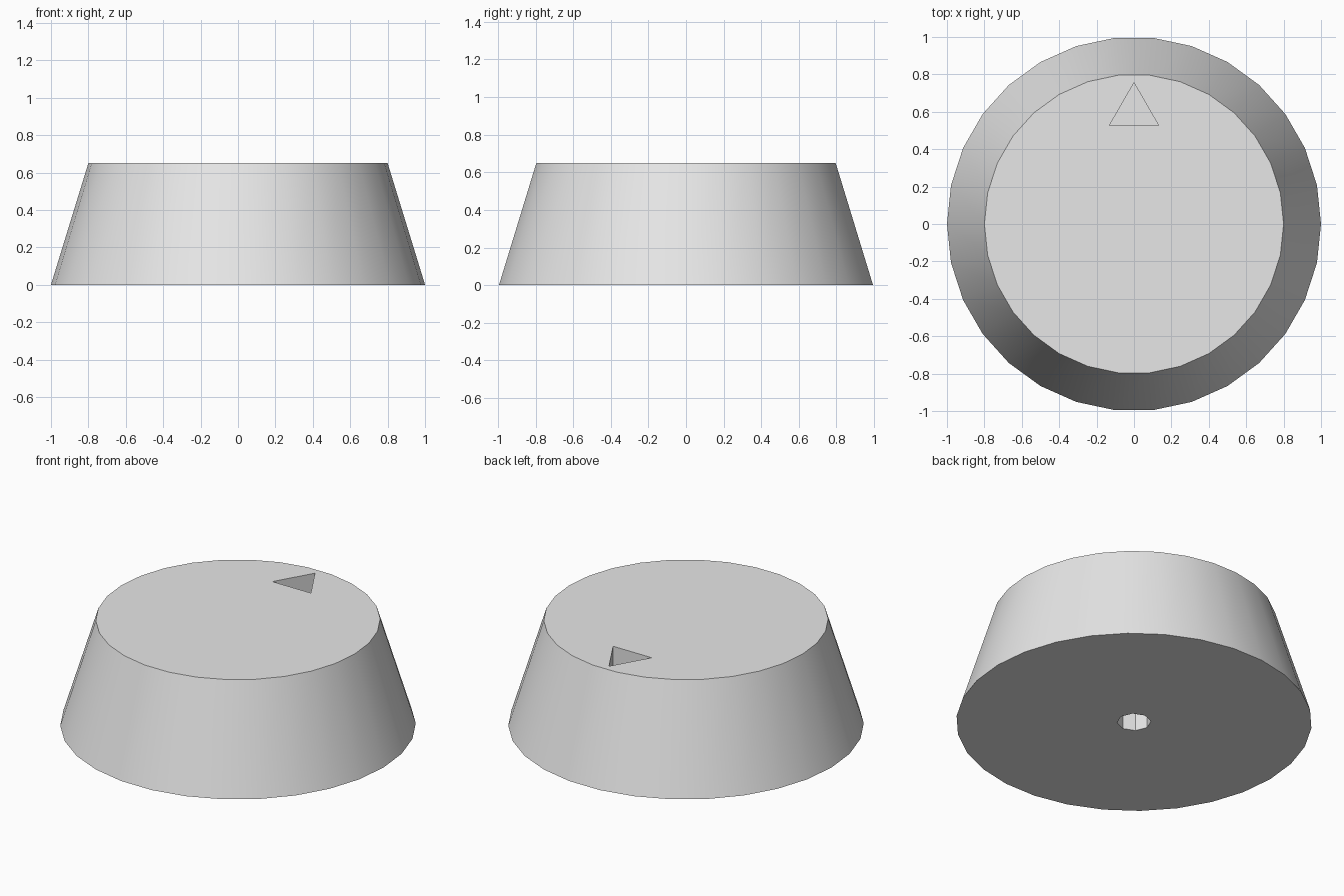
import bpy
import bmesh
from math import cos, sin, tau, radians

cube = bpy.data.objects.get("Cube")
if cube:
    bpy.data.objects.remove(cube, do_unlink=True)

grey = bpy.data.materials.new("light grey")
grey.use_nodes = True
colour = (0.8, 0.8, 0.8, 1)
grey.diffuse_color = colour
grey.node_tree.nodes["Principled BSDF"].inputs["Base Color"].default_value = colour


def frustum(name, sides, r_low, r_high, z_low, z_high, y=0, turn=0):
    """Closed many-sided frustum whose first corner points along the turn angle."""
    bm = bmesh.new()
    rings = []
    for r, z in ((r_low, z_low), (r_high, z_high)):
        angles = [turn + tau * i / sides for i in range(sides)]
        rings.append([bm.verts.new((r * cos(a), y + r * sin(a), z)) for a in angles])
    low, high = rings
    bm.faces.new(low[::-1])
    bm.faces.new(high)
    for i in range(sides):
        j = (i + 1) % sides
        bm.faces.new((low[i], low[j], high[j], high[i]))
    mesh = bpy.data.meshes.new(name)
    bm.to_mesh(mesh)
    bm.free()
    mesh.materials.append(grey)
    obj = bpy.data.objects.new(name, mesh)
    bpy.context.collection.objects.link(obj)
    return obj


HEIGHT = 0.65

# Tapered knob body
knob = frustum("knob_body", 30, 1, 0.8, 0, HEIGHT)

# Triangular pointer recess in the top, shaft hole in the underside
cutters = [
    frustum("pointer_cutter", 3, 0.153, 0.153, HEIGHT - 0.2, HEIGHT + 0.1,
            y=0.602, turn=radians(90)),
    frustum("shaft_cutter", 8, 0.096, 0.096, -0.1, 0.45),
]
bpy.ops.object.select_all(action="DESELECT")
bpy.context.view_layer.objects.active = knob
knob.select_set(True)
for cutter in cutters:
    cutter.hide_render = True
    cut = knob.modifiers.new(cutter.name, "BOOLEAN")
    cut.operation = "DIFFERENCE"
    cut.solver = "EXACT"
    cut.object = cutter
    bpy.ops.object.modifier_apply(modifier=cut.name)
    bpy.data.objects.remove(cutter, do_unlink=True)

# Smooth side wall with crisp rims
bpy.ops.object.shade_smooth_by_angle(angle=radians(30))
